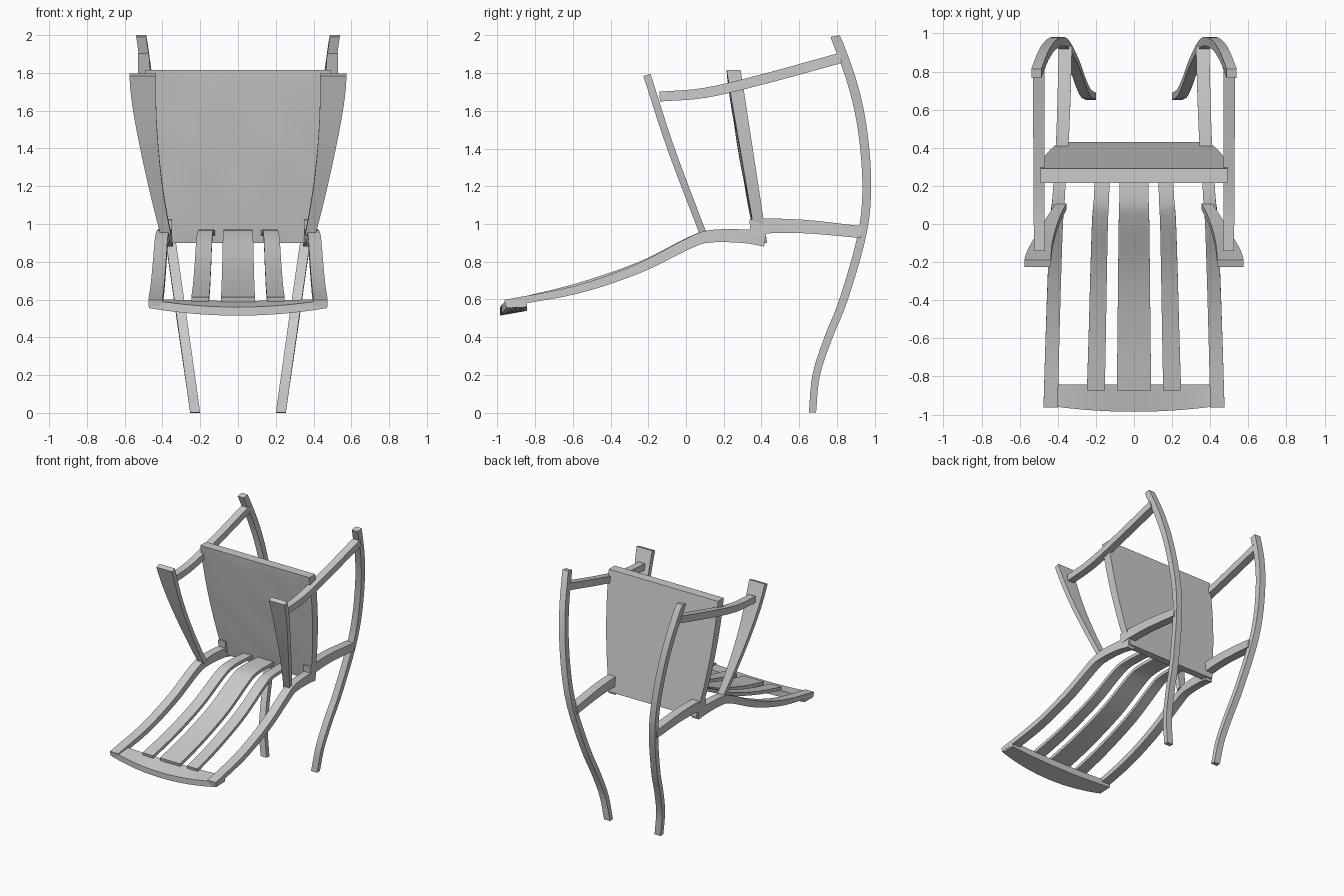
import bpy, bmesh, math
from mathutils import Vector

cube = bpy.data.objects.get("Cube")
if cube:
    bpy.data.objects.remove(cube, do_unlink=True)

grey = bpy.data.materials.new("plain_grey")
grey.use_nodes = True
tone = (0.6, 0.6, 0.6, 1)
grey.diffuse_color = tone
grey.node_tree.nodes["Principled BSDF"].inputs["Base Color"].default_value = tone
parts = []


def loft(name, rings):
    """Skin a row of closed rings and cap both ends."""
    bm = bmesh.new()
    rows = [[bm.verts.new(p) for p in ring] for ring in rings]
    for a, b in zip(rows, rows[1:]):
        for i in range(len(a)):
            j = (i + 1) % len(a)
            bm.faces.new((a[i], a[j], b[j], b[i]))
    bm.faces.new(rows[0])
    bm.faces.new(rows[-1])
    bmesh.ops.recalc_face_normals(bm, faces=bm.faces)
    mesh = bpy.data.meshes.new(name)
    bm.to_mesh(mesh)
    bm.free()
    mesh.materials.append(grey)
    obj = bpy.data.objects.new(name, mesh)
    bpy.context.collection.objects.link(obj)
    parts.append(obj)
    return obj


def lerp(pair, t):
    return pair[0] + (pair[1] - pair[0]) * t


def spline(points, steps=5):
    """Smooth curve through the side-profile points."""
    pts = [Vector(p) for p in points]
    pts = [pts[0] * 2 - pts[1]] + pts + [pts[-1] * 2 - pts[-2]]
    out = []
    for a, b, c, d in zip(pts, pts[1:], pts[2:], pts[3:]):
        for k in range(steps):
            t = k / steps
            out.append(b + (c - a) * t / 2 + (a * 2 - b * 5 + c * 4 - d) * t * t / 2
                       + (b * 3 - a - c * 3 + d) * t ** 3 / 2)
    return out + [pts[-2]]


def bar(name, profile, thick, inner, outer, side=1):
    """Rectangular bar that follows a (y, z) profile between two x limits."""
    path = spline(profile)
    rings = []
    for i, p in enumerate(path):
        t = i / (len(path) - 1)
        along = (path[min(i + 1, len(path) - 1)] - path[max(i - 1, 0)]).normalized()
        off = Vector((-along.y, along.x)) * lerp(thick, t) / 2
        ring = []
        for x, q in ((inner, p - off), (outer, p - off), (outer, p + off), (inner, p + off)):
            ring.append((side * x(t, p.y), q.x, min(max(q.y, 0), 2)))
        rings.append(ring)
    return loft(name, rings)


def taper(a, b):
    return lambda t, z: lerp((a, b), t)


leg = [(0.67, 0), (0.69, 0.2), (0.755, 0.4), (0.835, 0.6), (0.932, 0.94), (0.958, 1.2),
       (0.935, 1.5), (0.88, 1.75), (0.79, 2)]
stile = [(-0.96, 0.58), (-0.58, 0.652), (-0.25, 0.765), (0.016, 0.898), (0.13, 0.935),
         (0.31, 0.935), (0.42, 0.92)]
slat = [(y, z + 0.02) for y, z in stile]
slat[0] = (-0.87, 0.6)
slat[-1] = (0.38, 0.95)
lower_rail = [(0.34, 0.98), (0.45, 0.99), (0.65, 0.985), (0.93, 0.957)]
upper_rail = [(-0.14, 1.675), (0.1, 1.695), (0.4, 1.765), (0.82, 1.88)]
arm = [(-0.207, 1.79), (-0.08, 1.4), (0.09, 0.95)]

# Parts that come in mirrored pairs
for label, side in (("left", 1), ("right", -1)):
    bar(label + "_curved_leg", leg, (0.038, 0.052),
        lambda t, z: 0.2 + 0.143 * z, lambda t, z: 0.253 + 0.143 * z, side)
    bar(label + "_back_stile", stile, (0.036, 0.08),
        taper(0.4, 0.345), taper(0.475, 0.405), side)
    bar(label + "_lower_rail", lower_rail, (0.085, 0.063),
        taper(0.35, 0.325), taper(0.415, 0.395), side)
    bar(label + "_upper_rail", upper_rail, (0.052, 0.055),
        taper(0.468, 0.47), taper(0.525, 0.53), side)
    # Armrest widens toward its free end with a bowed outline
    bar(label + "_armrest", arm, (0.04, 0.036),
        lambda t, z: 0.435 - 0.08 * t ** 2.5, lambda t, z: 0.575 - 0.165 * t ** 1.5, side)
    bar(label + "_slat", slat, (0.026, 0.026),
        taper(0.153, 0.12), taper(0.247, 0.193), side)

bar("centre_slat", slat, (0.026, 0.026), taper(-0.09, -0.07), taper(0.09, 0.07))

# Bowed head rail at the end of the backrest
rings = []
for i in range(17):
    u = i / 8 - 1
    bow = 1 - u * u
    x, front = 0.472 * u, -0.95 - 0.035 * bow
    rings.append([(x, front, 0.555 - 0.04 * bow), (x, front, 0.6 - 0.04 * bow),
                  (x, -0.842, 0.605 - 0.012 * bow), (x, -0.842, 0.56 - 0.02 * bow)])
loft("head_rail", rings)

# Seat panel: flat back, bowed sides, softly padded face
rings = []
for i in range(25):
    t = i / 24
    z = lerp((0.9, 1.815), t)
    half = 0.39 + 0.1 * (1 - (1 - t) ** 2)
    face, rear = lerp((0.372, 0.215), t), lerp((0.43, 0.29), t)
    ring = [(half, rear, z), (-half, rear, z)]
    for k in range(21):
        u = k / 10 - 1
        pad = (1 - u ** 4) * math.sin(math.pi * t) ** 0.6
        ripple = 0.003 * math.sin(u * 7 + t * 4) * math.sin(t * 9)
        ring.append((half * u, face - pad * (0.01 + ripple), z))
    rings.append(ring)
loft("seat_panel", rings)

# Smooth the curves, keep the corners crisp
bpy.ops.object.select_all(action="DESELECT")
for obj in parts:
    obj.select_set(True)
bpy.context.view_layer.objects.active = parts[0]
bpy.ops.object.shade_smooth_by_angle(angle=math.radians(30))
